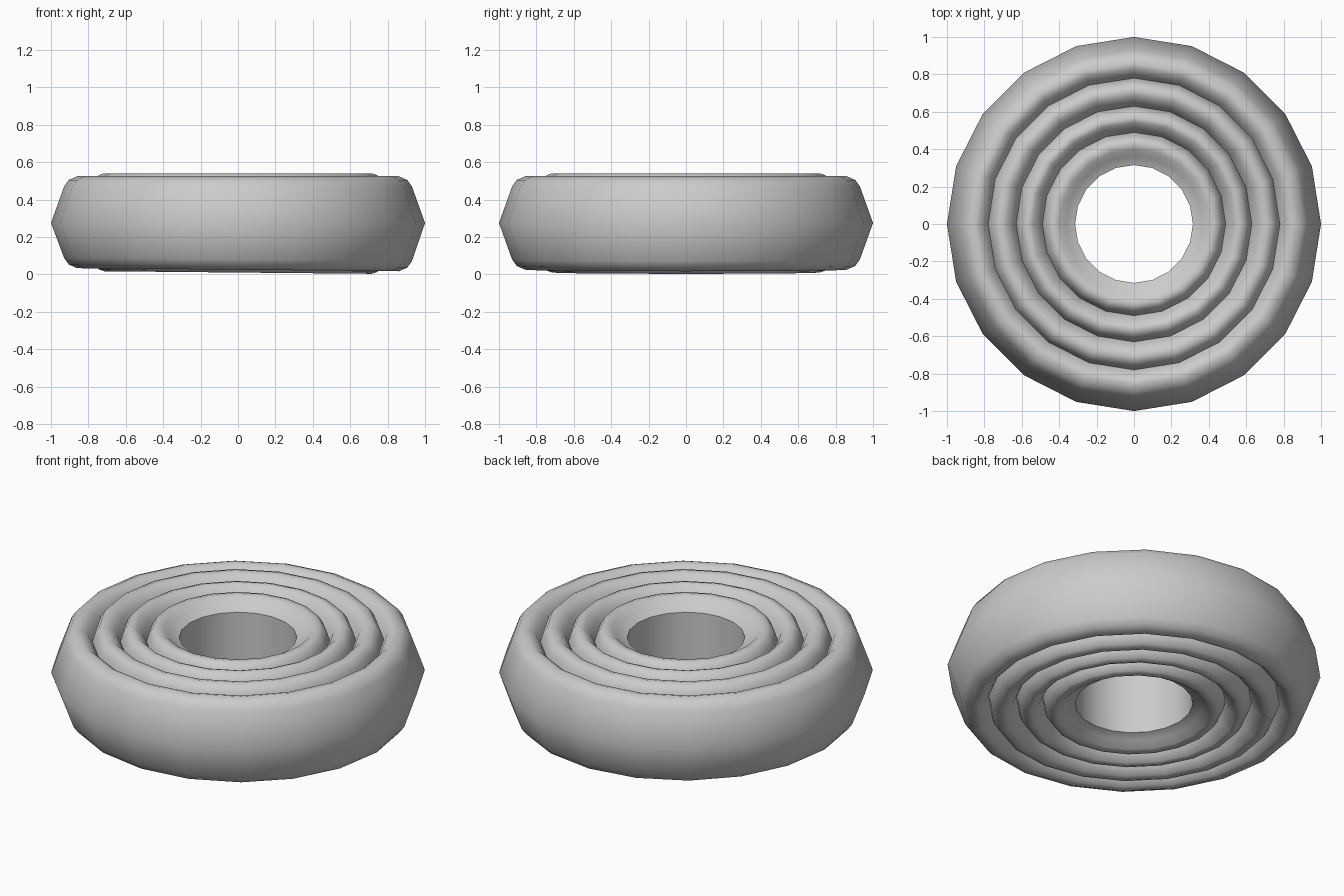
import bpy, bmesh, math

if "Cube" in bpy.data.objects:
    bpy.data.objects.remove(bpy.data.objects["Cube"])

SEG = 20          # sides around the ring
MID = 0.275       # mid height
TILT = 0.0095     # slight slant of the underside

# Upper half of the cross-section (radius, height), tread to bore
upper = [(0.93, 0.47), (0.905, 0.505), (0.86, 0.525), (0.83, 0.517), (0.80, 0.49), (0.78, 0.455)]
# Three concentric ribs separated by narrow grooves
for outer, inner in ((0.78, 0.63), (0.63, 0.49)):
    upper += [(outer - 0.012, 0.495), (outer - 0.035, 0.53), (outer - 0.065, 0.54),
              (inner + 0.055, 0.533), (inner + 0.02, 0.498), (inner, 0.455)]
upper += [(0.478, 0.495), (0.455, 0.53), (0.43, 0.537), (0.40, 0.53), (0.365, 0.495), (0.315, 0.476)]

lower = [(r, 2 * MID - z) for r, z in reversed(upper)]
profile = [(1.0, MID)] + upper + lower

# Revolve the closed profile
bm = bmesh.new()
rings = []
for i in range(SEG):
    a = 2 * math.pi * i / SEG
    ring = []
    for r, z in profile:
        x = r * math.cos(a)
        if z < MID:
            z -= TILT * x
        ring.append(bm.verts.new((x, r * math.sin(a), max(z, 0))))
    rings.append(ring)
n = len(profile)
for i in range(SEG):
    a, b = rings[i], rings[(i + 1) % SEG]
    for j in range(n):
        k = (j + 1) % n
        bm.faces.new((a[j], b[j], b[k], a[k]))
bmesh.ops.recalc_face_normals(bm, faces=bm.faces)
mesh = bpy.data.meshes.new("ribbed_tyre")
bm.to_mesh(mesh)
bm.free()

tyre = bpy.data.objects.new("ribbed_tyre", mesh)
bpy.context.collection.objects.link(tyre)
bpy.context.view_layer.objects.active = tyre
tyre.select_set(True)
bpy.ops.object.shade_smooth_by_angle(angle=math.radians(60))
